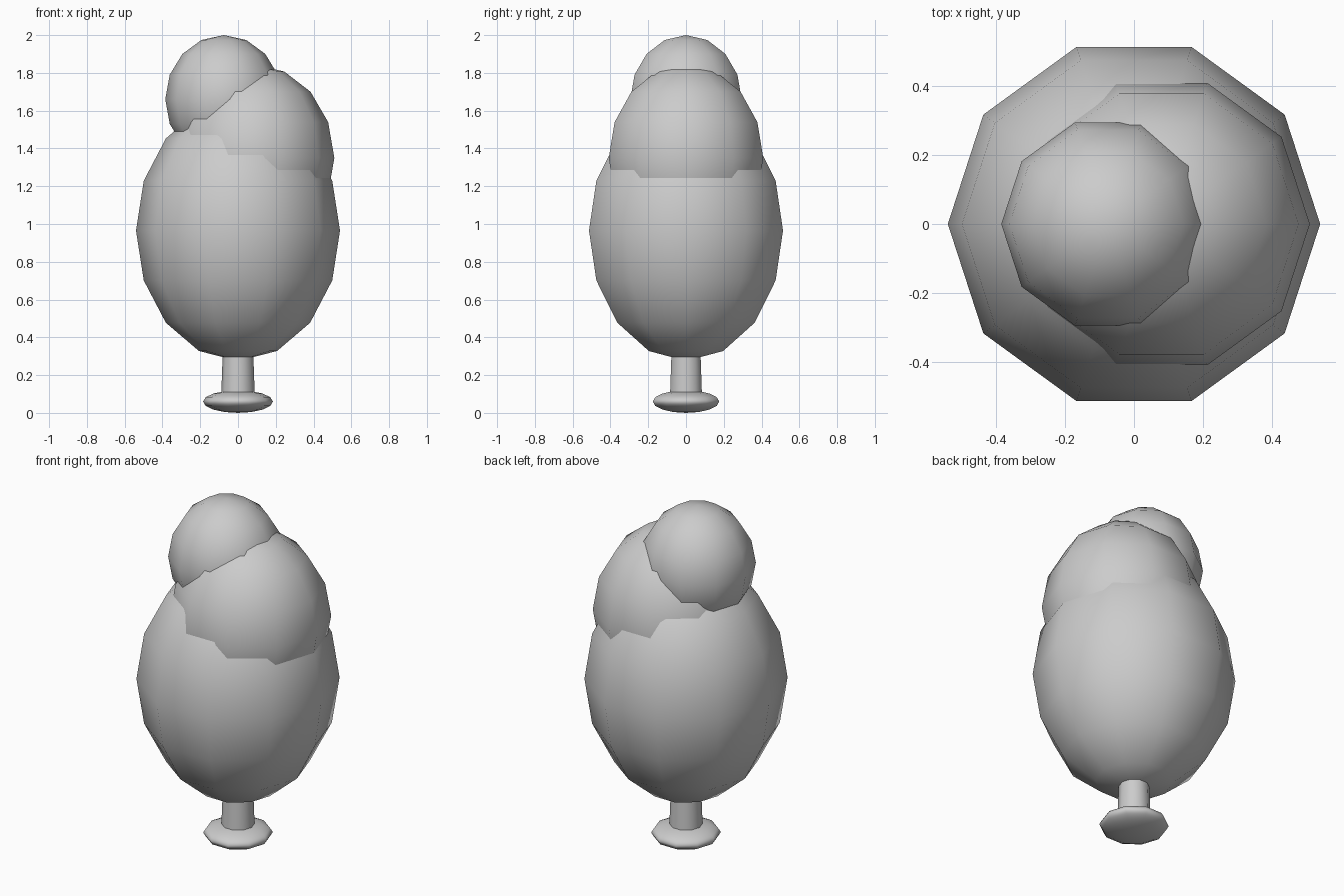
import bpy
import math

cube = bpy.data.objects.get("Cube")
if cube:
    bpy.data.objects.remove(cube, do_unlink=True)

# Single flat grey
grey = bpy.data.materials.new("light_grey")
grey.use_nodes = True
colour = (0.6, 0.6, 0.6, 1)
grey.diffuse_color = colour
grey.node_tree.nodes["Principled BSDF"].inputs["Base Color"].default_value = colour


def finish(name):
    obj = bpy.context.object
    obj.name = name
    obj.data.materials.append(grey)
    return obj


def blob(name, x, z, radius, half_height):
    """Smooth ten-sided ellipsoid with corners on the x axis."""
    bpy.ops.mesh.primitive_uv_sphere_add(
        segments=10, ring_count=8, radius=1, location=(x, 0, z),
        rotation=(0, 0, math.pi / 2))
    obj = finish(name)
    obj.scale = (radius, radius, half_height)
    bpy.ops.object.shade_smooth()


# Foliage masses, stacked and leaning
blob("lower_foliage", 0, 0.965, 0.54, 0.69)
blob("middle_foliage", 0.08, 1.35, 0.43, 0.495)
blob("top_foliage", -0.075, 1.66, 0.31, 0.34)

# Rounded foot
blob("base", 0, 0.06, 0.185, 0.06)

# Short trunk, slightly narrower at the top
bpy.ops.mesh.primitive_cone_add(
    vertices=10, radius1=0.09, radius2=0.08, depth=0.28,
    location=(0, 0, 0.2), rotation=(0, 0, math.pi / 2))
finish("trunk")
bpy.ops.object.shade_smooth_by_angle(angle=math.radians(50))
